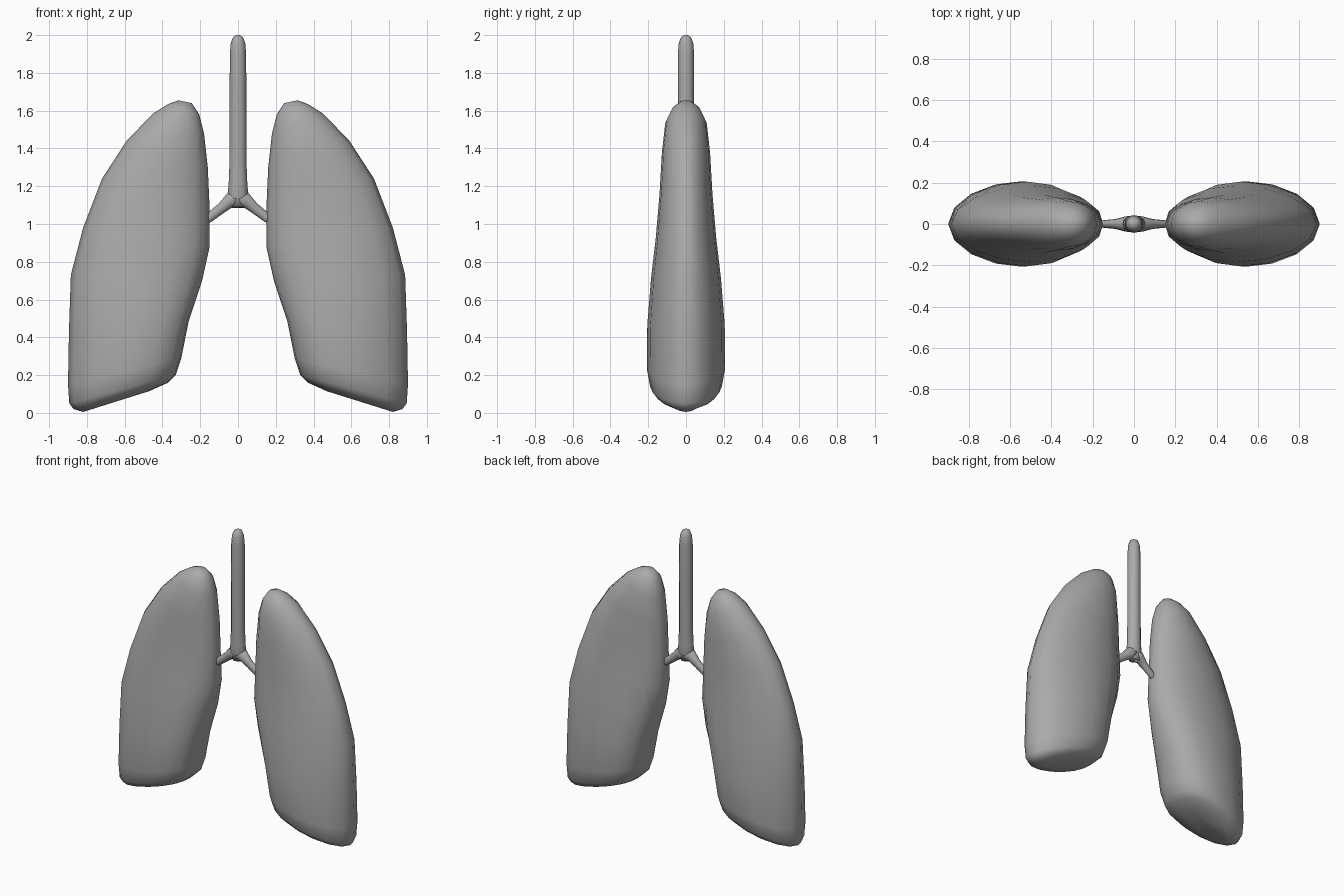
import bpy, bmesh, math
from mathutils import Vector

cube = bpy.data.objects.get("Cube")
if cube:
    bpy.data.objects.remove(cube, do_unlink=True)

# One flat grey for every part
grey = bpy.data.materials.new("soft grey")
grey.use_nodes = True
grey.diffuse_color = (0.4, 0.4, 0.4, 1)
grey.node_tree.nodes["Principled BSDF"].inputs["Base Color"].default_value = (0.4, 0.4, 0.4, 1)


def loft(name, rings, sides=16, mirror=False):
    """Skin rings of (start point, end point, half depth in y, skew)."""
    bm = bmesh.new()
    loops = []
    for x0, z0, x1, z1, depth, skew in rings:
        a, b = Vector((x0, 0, z0)), Vector((x1, 0, z1))
        loop = []
        for i in range(sides):
            t = math.tau * i / sides
            u = ((1 - math.cos(t)) / 2) ** skew
            loop.append(bm.verts.new(a.lerp(b, u) + Vector((0, depth * math.sin(t), 0))))
        loops.append(loop)
    for lo, hi in zip(loops, loops[1:]):
        for i in range(sides):
            j = (i + 1) % sides
            bm.faces.new((lo[i], lo[j], hi[j], hi[i]))
    bm.faces.new(loops[0])
    bm.faces.new(loops[-1])
    bmesh.ops.recalc_face_normals(bm, faces=bm.faces)
    mesh = bpy.data.meshes.new(name)
    bm.to_mesh(mesh)
    bm.free()
    mesh.materials.append(grey)
    for p in mesh.polygons:
        p.use_smooth = True
    obj = bpy.data.objects.new(name, mesh)
    bpy.context.collection.objects.link(obj)
    if mirror:
        mod = obj.modifiers.new("Mirror", "MIRROR")
        mod.use_clip = False
        mod.use_mirror_merge = False
    return obj


# Lungs: slanted base, hollowed inner side, narrow rounded tip
loft("lungs", [
    (.47, .115, .82, .005, .08, 1.2),
    (.37, .16, .87, .02, .16, 1.25),
    (.33, .20, .893, .05, .19, 1.3),
    (.30, .29, .90, .15, .207, 1.3),
    (.26, .49, .895, .43, .205, 1.3),
    (.19, .70, .885, .73, .185, 1.2),
    (.15, .88, .82, .98, .16, 1.1),
    (.15, 1.08, .72, 1.24, .14, 1),
    (.16, 1.30, .59, 1.44, .128, 1),
    (.18, 1.48, .45, 1.585, .11, 1),
    (.205, 1.58, .37, 1.635, .075, 1),
    (.245, 1.64, .315, 1.655, .03, 1),
], mirror=True)

# Windpipe: upright tube with a rounded top and a flare at the fork
profile = [(.035, 1.09), (.058, 1.14), (.05, 1.2), (.046, 1.3), (.045, 1.6),
           (.043, 1.9), (.038, 1.96), (.026, 1.99), (.01, 2.0)]
loft("windpipe", [(-r, z, r, z, min(r, .043), 1) for r, z in profile], 12)

# Bronchi: tapering branches running into the lungs
loft("bronchi", [
    (0, 1.085, 0, 1.19, .042, 1),
    (.035, 1.085, .055, 1.165, .036, 1),
    (.08, 1.055, .10, 1.11, .024, 1),
    (.14, 1.012, .16, 1.06, .018, 1),
    (.18, .99, .195, 1.03, .015, 1),
], 12, mirror=True)
